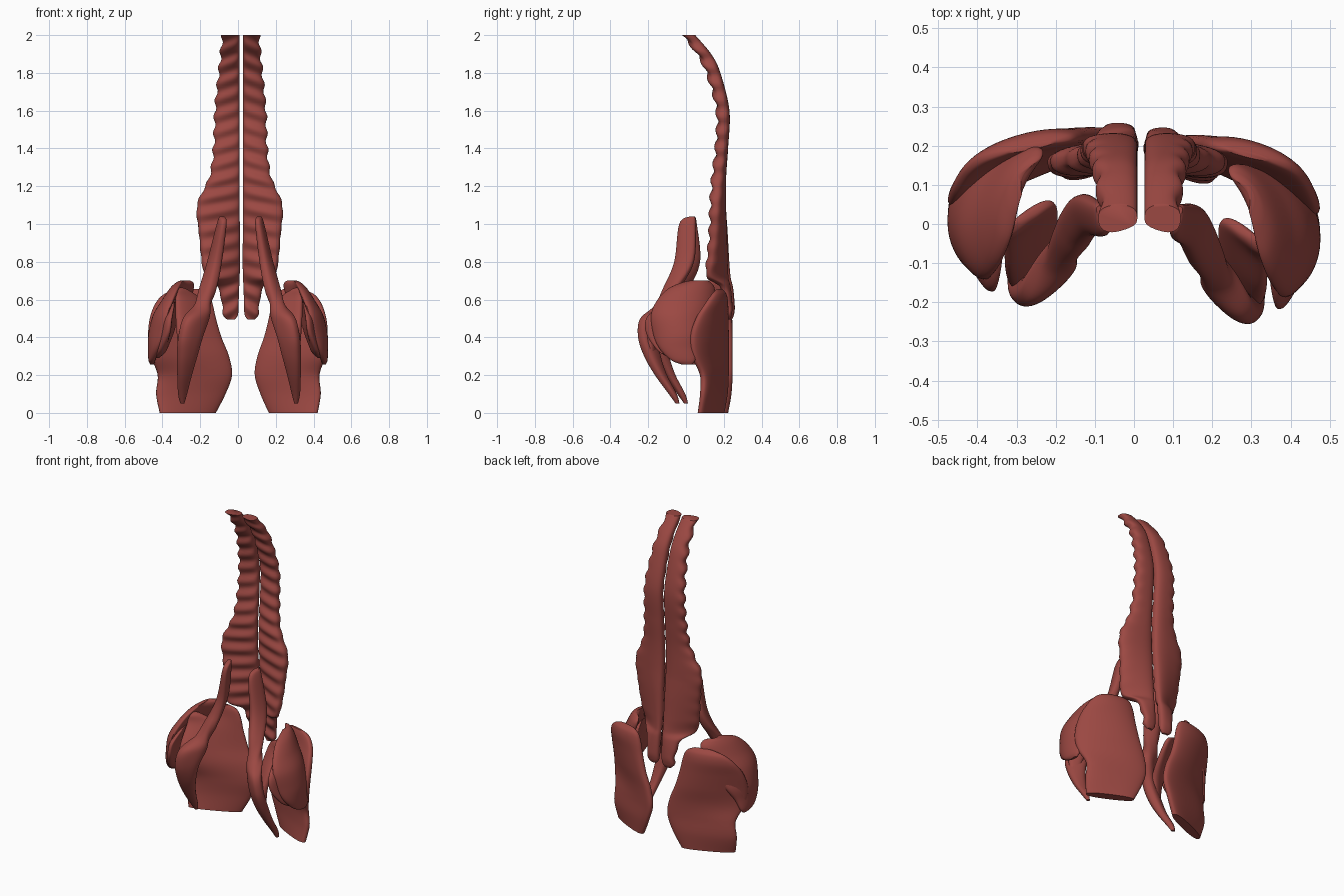
import bpy, bmesh, math

red = bpy.data.materials.new("muscle_red")
red.diffuse_color = (0.33, 0.065, 0.055, 1)


def spline(rows, steps):
    """Catmull-Rom through rows of numbers."""
    out = []
    n = len(rows)
    for i in range(n - 1):
        p = [rows[max(i - 1, 0)], rows[i], rows[i + 1], rows[min(i + 2, n - 1)]]
        for k in range(steps):
            t = k / steps
            out.append([0.5 * (2 * b + (c - a) * t + (2 * a - 5 * b + 4 * c - d) * t * t
                               + (3 * b - a - 3 * c + d) * t ** 3) for a, b, c, d in zip(*p)])
    out.append(list(rows[-1]))
    return out


def power(v, e):
    return math.copysign(abs(v) ** e, v)


def clamp(v):
    return min(1.0, max(0.0, v))


def muscle(name, rows, side, stretch=0.08, dy=0.045, ripple=0.0, steps=8, sides=40):
    """Loft of flattened sections: z, inner x/y, outer x/y, half thickness, bow."""
    bm = bmesh.new()
    rings = []
    for z, x0, y0, x1, y1, t, bow in spline(rows, steps):
        cx, cy, ax, ay = (x0 + x1) / 2, (y0 + y1) / 2, (x1 - x0) / 2, (y1 - y0) / 2
        length = math.hypot(ax, ay) or 1e-6
        nx, ny = -ay / length, ax / length
        ring = []
        for j in range(sides):
            a = 2 * math.pi * j / sides
            s, w = power(math.cos(a), 0.85), power(math.sin(a), 0.75)
            off = w * t + bow * (1 - s * s)
            x, y = cx + s * ax + nx * off, cy + s * ay + ny * off
            if ripple:
                wave = math.sin(2 * math.pi * (z + 0.02 * s) / 0.087)
                y -= ripple * wave * max(0.0, -w)
                x += ripple * wave * max(0.0, s) * (0.2 + 0.6 * clamp((z - 1.0) / 0.4))
            if side < 0:
                x -= stretch * (0.47 - x)
                y += dy * clamp((1.05 - z) / 0.35)
            ring.append(bm.verts.new((side * x, y, z)))
        rings.append(ring)
    for a, b in zip(rings, rings[1:]):
        for j in range(sides):
            k = (j + 1) % sides
            bm.faces.new((a[j], a[k], b[k], b[j]))
    bm.faces.new(rings[0])
    bm.faces.new(rings[-1])
    bmesh.ops.recalc_face_normals(bm, faces=bm.faces)
    me = bpy.data.meshes.new(name)
    bm.to_mesh(me)
    bm.free()
    me.materials.append(red)
    ob = bpy.data.objects.new(name, me)
    bpy.context.collection.objects.link(ob)
    bpy.context.view_layer.objects.active = ob
    ob.select_set(True)
    bpy.ops.object.shade_smooth_by_angle(angle=math.radians(50))
    ob.select_set(False)


# long rippled muscle beside the spine
spine = [(2.0, .027, .015, .113, .015, .034, 0), (1.9, .027, .095, .12, .095, .038, 0),
         (1.8, .027, .145, .13, .145, .037, 0), (1.6, .027, .197, .148, .195, .034, 0),
         (1.4, .027, .192, .155, .187, .033, 0), (1.25, .027, .183, .175, .168, .036, 0),
         (1.1, .027, .185, .235, .155, .038, 0), (.95, .027, .195, .225, .145, .038, 0),
         (.8, .027, .205, .21, .125, .036, 0), (.72, .03, .215, .19, .12, .03, 0),
         (.67, .03, .218, .135, .19, .028, 0), (.57, .032, .222, .112, .222, .024, 0),
         (.52, .035, .222, .108, .222, .02, 0), (.495, .05, .222, .09, .222, .01, 0)]

# slender hip flexor running from the spine to the thigh
psoas = [(1.04, .108, .02, .118, .045, .01, 0), (1.0, .103, -.035, .127, .05, .02, 0),
         (.8, .13, -.06, .17, .04, .03, 0), (.65, .155, -.115, .215, -.05, .036, 0),
         (.57, .17, -.125, .25, -.13, .038, 0),
         (.5, .185, -.13, .295, -.23, .04, 0), (.4, .215, -.16, .32, -.24, .038, 0),
         (.3, .24, -.15, .328, -.205, .036, 0), (.2, .265, -.115, .328, -.15, .028, 0),
         (.1, .288, -.06, .325, -.08, .02, 0), (.05, .30, -.04, .315, -.05, .01, 0)]

# fan-shaped sheet lining the pelvis
iliacus = [(.665, .315, -.04, .335, -.06, .006, 0), (.65, .28, -.02, .34, -.075, .016, 0),
           (.6, .225, .01, .338, -.09, .022, 0), (.5, .225, -.06, .335, -.16, .026, 0),
           (.4, .25, -.15, .33, -.195, .025, 0), (.3, .275, -.165, .325, -.19, .015, 0)]

# large seat muscle, cut flat at the bottom
glute_max = [(0, .165, .195, .42, .07, .028, 0), (.1, .12, .21, .437, .085, .032, 0),
             (.2, .09, .215, .43, .085, .034, 0), (.3, .105, .215, .46, .04, .037, .01),
             (.4, .14, .215, .472, .03, .037, .02), (.5, .165, .21, .465, .06, .035, .022),
             (.58, .18, .205, .44, .11, .03, .02), (.63, .2, .20, .40, .145, .022, .01),
             (.655, .24, .19, .34, .165, .007, .0)]

# curved outer hip muscle
glute_med = [(.255, .455, .03, .456, -.02, .008, 0), (.28, .45, .05, .452, -.08, .018, .005),
             (.34, .43, .07, .43, -.14, .026, .02), (.42, .39, .11, .40, -.175, .034, .045),
             (.52, .33, .13, .385, -.185, .036, .055), (.6, .275, .15, .36, -.15, .036, .045),
             (.66, .25, .15, .335, -.09, .03, .035), (.69, .25, .13, .315, -.02, .02, .025),
             (.702, .265, .11, .295, .03, .006, .02)]

# small inner hip muscle
glute_min = [(.29, .43, -.03, .432, -.08, .008, 0), (.33, .40, 0, .415, -.15, .02, 0),
             (.42, .36, .02, .38, -.21, .025, .02), (.5, .34, .03, .368, -.21, .024, .025),
             (.56, .33, .01, .355, -.15, .018, .02), (.585, .335, -.03, .35, -.09, .006, .01)]

for side, label in ((1, "right"), (-1, "left")):
    muscle("back_muscle_" + label, spine, side, dy=0.012, ripple=0.008, steps=14)
    muscle("hip_flexor_" + label, psoas, side)
    muscle("pelvic_sheet_" + label, iliacus, side)
    muscle("seat_muscle_" + label, glute_max, side, stretch=0.15, dy=0.02)
    muscle("outer_hip_muscle_" + label, glute_med, side, stretch=0.04)
    muscle("inner_hip_muscle_" + label, glute_min, side)
